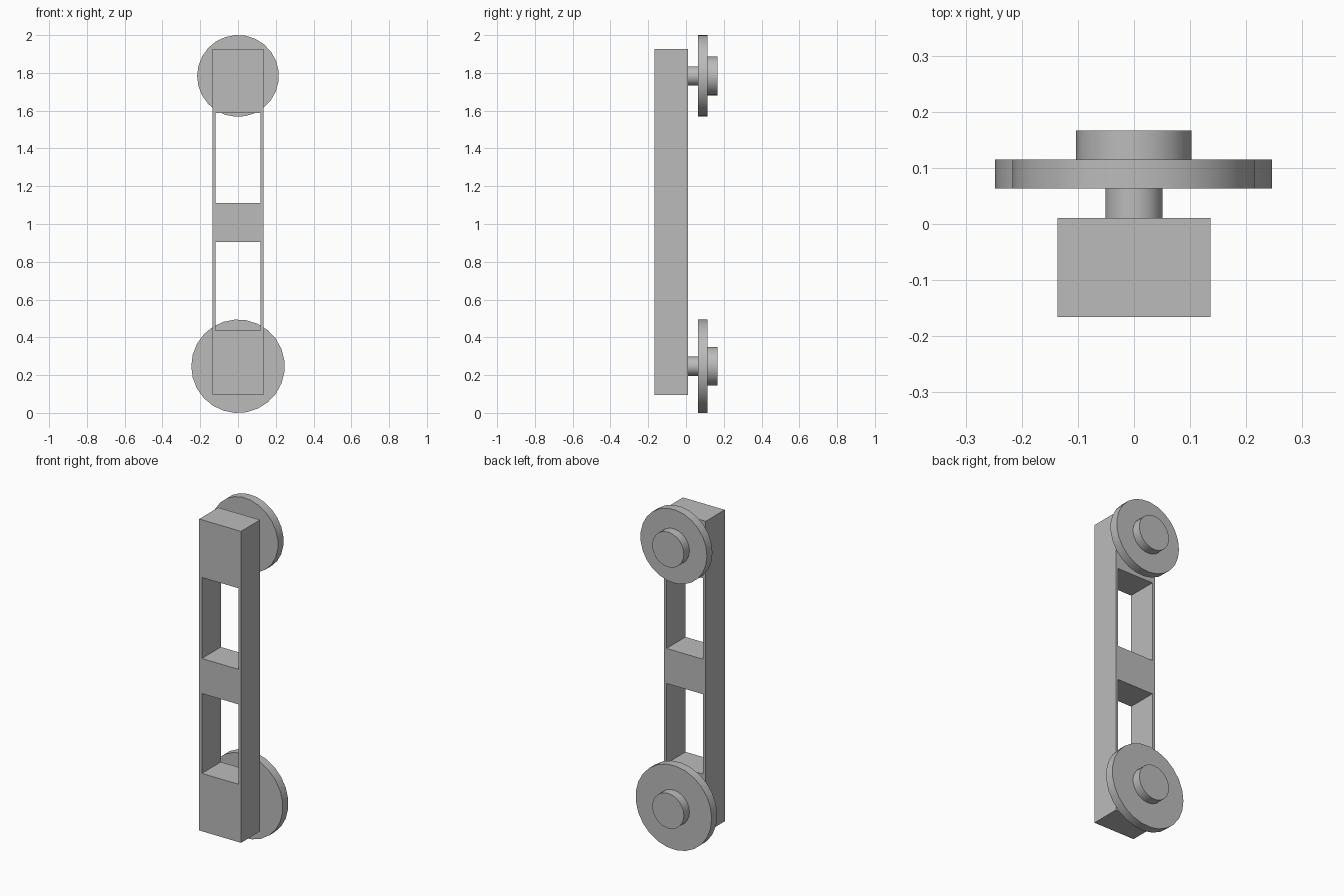
import bpy
import bmesh
import math
from mathutils import Matrix

cube = bpy.data.objects.get("Cube")
if cube:
    bpy.data.objects.remove(cube, do_unlink=True)

# One plain grey for every part
GREY = (0.5, 0.5, 0.5, 1.0)
grey = bpy.data.materials.new("plain_grey")
grey.use_nodes = True
grey.diffuse_color = GREY
grey.node_tree.nodes["Principled BSDF"].inputs["Base Color"].default_value = GREY


def finish(bm, name, smooth=False):
    """Turn a bmesh into a named, coloured object."""
    bmesh.ops.recalc_face_normals(bm, faces=bm.faces)
    mesh = bpy.data.meshes.new(name)
    bm.to_mesh(mesh)
    bm.free()
    mesh.materials.append(grey)
    obj = bpy.data.objects.new(name, mesh)
    bpy.context.collection.objects.link(obj)
    if smooth:
        bpy.ops.object.select_all(action="DESELECT")
        obj.select_set(True)
        bpy.context.view_layer.objects.active = obj
        bpy.ops.object.shade_smooth_by_angle(angle=math.radians(30))
    return obj


def window_frame(name, xs, zs, y_front, y_back):
    """Bar with windows in the middle column of every odd row."""
    bm = bmesh.new()
    grid = [[bm.verts.new((x, y_front, z)) for x in xs] for z in zs]
    for row in range(len(zs) - 1):
        for col in range(len(xs) - 1):
            if col == 1 and row % 2 == 1:
                continue
            low, high = grid[row], grid[row + 1]
            bm.faces.new((low[col], low[col + 1], high[col + 1], high[col]))
    solid = bmesh.ops.extrude_face_region(bm, geom=bm.faces[:], use_keep_orig=True)
    moved = [v for v in solid["geom"] if isinstance(v, bmesh.types.BMVert)]
    bmesh.ops.translate(bm, verts=moved, vec=(0, y_back - y_front, 0))
    return finish(bm, name)


def disc(name, radius, y_start, y_end, z):
    """Round part whose axis runs front to back."""
    bm = bmesh.new()
    place = (Matrix.Translation((0, (y_start + y_end) / 2, z))
             @ Matrix.Rotation(math.radians(90), 4, "X")
             @ Matrix.Rotation(math.radians(180), 4, "Z"))
    bmesh.ops.create_cone(bm, cap_ends=True, segments=25, radius1=radius,
                          radius2=radius, depth=y_end - y_start, matrix=place)
    # Turn the rim so that one corner points to the right side
    corner = max((v.co for v in bm.verts), key=lambda c: -c.x)
    turn = math.atan2(corner.z - z, -corner.x)
    bmesh.ops.rotate(bm, verts=bm.verts, cent=(0, 0, z),
                     matrix=Matrix.Rotation(-turn, 3, "Y"))
    return finish(bm, name, smooth=True)


# Upright bar with two windows
window_frame("bar", (-0.136, -0.119, 0.119, 0.136),
             (0.095, 0.435, 0.905, 1.111, 1.588, 1.927), -0.166, 0.011)

# Axle, wheel and cap at each end
for end, z, wheel_radius in (("lower", 0.247, 0.2475), ("upper", 1.784, 0.2165)):
    disc(end + "_axle", 0.051, 0.011, 0.063, z)
    disc(end + "_wheel", wheel_radius, 0.063, 0.115, z)
    disc(end + "_cap", 0.103, 0.115, 0.167, z)
